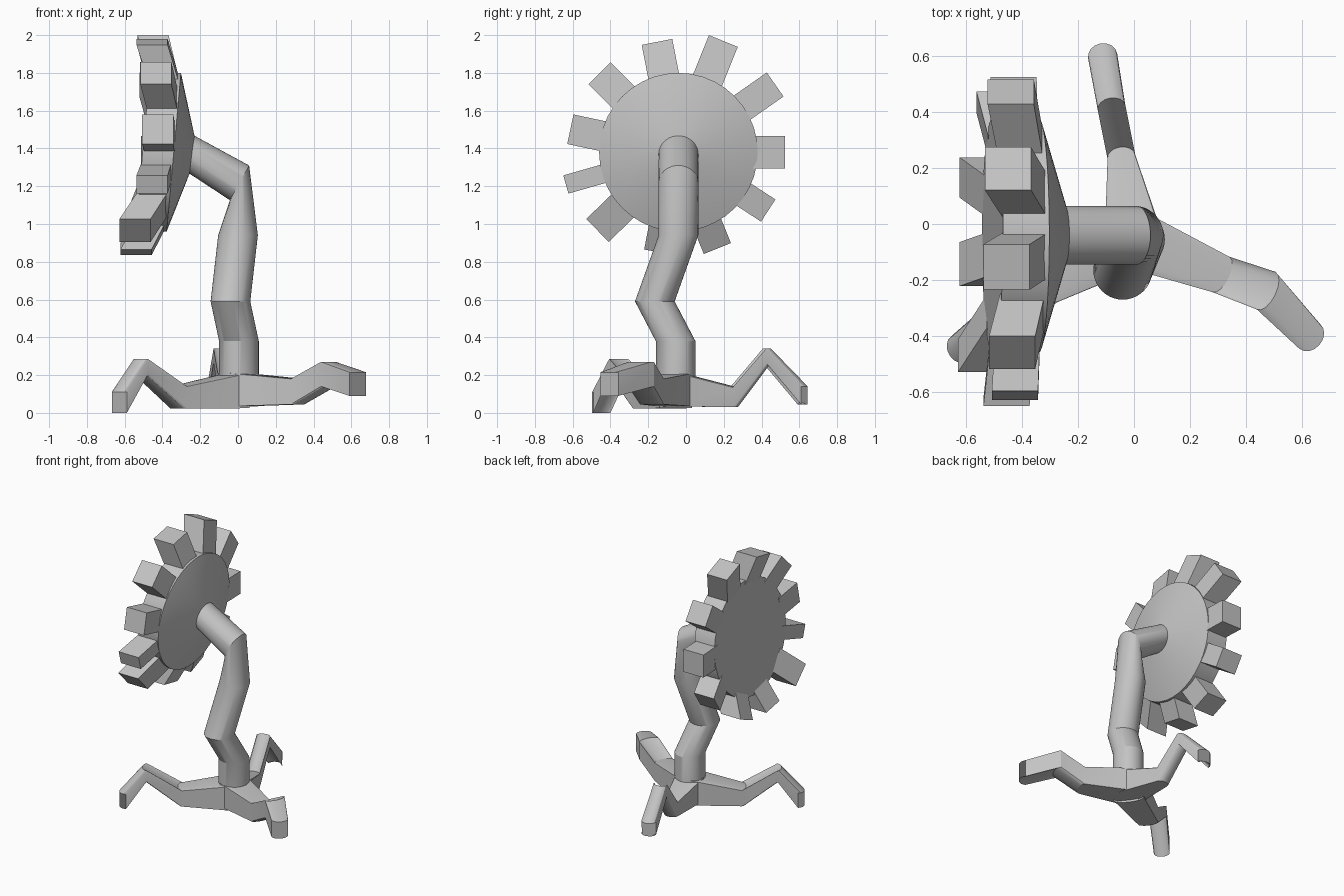
import bpy, bmesh
from math import sin, cos, pi, radians
from mathutils import Vector

cube = bpy.data.objects.get("Cube")
if cube:
    bpy.data.objects.remove(cube)

grey = bpy.data.materials.new("plain grey")
grey.use_nodes = True
grey.diffuse_color = (0.55, 0.55, 0.55, 1)
grey.node_tree.nodes["Principled BSDF"].inputs["Base Color"].default_value = grey.diffuse_color


def loft(name, rings):
    """Skin a list of equal-length point rings and cap both ends."""
    bm = bmesh.new()
    loops = [[bm.verts.new(p) for p in ring] for ring in rings]
    n = len(loops[0])
    for a, b in zip(loops, loops[1:]):
        for i in range(n):
            j = (i + 1) % n
            bm.faces.new((a[i], a[j], b[j], b[i]))
    bm.faces.new(loops[0])
    bm.faces.new(loops[-1])
    bmesh.ops.recalc_face_normals(bm, faces=bm.faces)
    mesh = bpy.data.meshes.new(name)
    bm.to_mesh(mesh)
    bm.free()
    mesh.materials.append(grey)
    obj = bpy.data.objects.new(name, mesh)
    bpy.context.collection.objects.link(obj)
    bpy.ops.object.select_all(action='DESELECT')
    bpy.context.view_layer.objects.active = obj
    obj.select_set(True)
    bpy.ops.object.shade_smooth_by_angle(angle=radians(25))
    return obj


SEG = 40

# Bent stem: circles at each joint, tilted about y
def stem_ring(centre, tilt, r=0.105):
    t = radians(tilt)
    u, v = Vector((cos(t), 0, sin(t))), Vector((0, 1, 0))
    return [Vector(centre) + r * (cos(a) * u + sin(a) * v)
            for a in (2 * pi * i / SEG for i in range(SEG))]

loft("stem", [stem_ring(c, t) for c, t in (
    ((0.005, -0.055, 0.04), 0), ((0.005, -0.055, 0.38), 0),
    ((-0.04, -0.165, 0.59), 0), ((0, -0.04, 0.94), 0),
    ((0.008, -0.04, 1.218), 61), ((-0.3, -0.04, 1.4), 90))])

# Tilted head: shallow cone in front, flat behind
HEAD_Y, HEAD_Z, LEAN = -0.04, 1.38, 0.09
FRONT, BACK = -0.34, -0.505

def head_point(x, r, a):
    return Vector((x + LEAN * r * sin(a), HEAD_Y + r * cos(a), HEAD_Z + r * sin(a)))

loft("head_disc", [[head_point(x, r, 2 * pi * i / SEG) for i in range(SEG)]
                   for x, r in ((-0.213, 0.005), (FRONT, 0.42), (BACK, 0.42))])

# Teeth: angle, tip radius, width, tip x
teeth = ((0, .565, .17, -.43), (35, .625, .155, -.44), (68, .635, .165, -.45),
         (101, .595, .165, -.455), (135, .592, .165, -.435), (168, .585, .16, -.425),
         (196, .62, .10, -.455), (224, .596, .17, -.545), (259, .54, .16, -.54),
         (292, .55, .155, -.54), (327, .567, .14, -.48))

def tooth_ring(a, r, width, x, thick):
    out, side = Vector((0, cos(a), sin(a))), Vector((0, -sin(a), cos(a)))
    mid = Vector((x, HEAD_Y, HEAD_Z)) + r * out
    return [mid + Vector((sx * thick / 2, 0, 0)) + side * sy * width / 2
            for sx, sy in ((-1, -1), (1, -1), (1, 1), (-1, 1))]

for k, (deg, tip, width, x) in enumerate(teeth, 1):
    a = radians(deg)
    root = 0.38
    root_x = (FRONT + BACK) / 2 + LEAN * root * sin(a)
    loft(f"tooth_{k}", [tooth_ring(a, root, width, root_x, 0.16),
                        tooth_ring(a, tip, width, x, 0.165)])

# Legs: curved upright walls swept through stations
# station: x, y, heading, width, bulge, top, bottom
hub = (0, -0.055)
legs = {
    "back_leg": ((*hub, 95, .21, .04, .21, .035), (-.045, .24, 98, .10, .035, .135, .03),
                 (-.08, .415, 100, .10, .035, .34, .265), (-.112, .6, 100, .105, .045, .14, .045)),
    "left_leg": ((*hub, -25, .21, .04, .21, .035), (.31, -.18, -26, .14, .03, .18, .045),
                 (.472, -.238, -26, .15, .035, .27, .14), (.628, -.402, -41, .115, .045, .215, .09)),
    "right_leg": ((*hub, 215, .21, .04, .21, .025), (-.31, -.22, 215, .14, .03, .14, .022),
                  (-.51, -.355, 215, .12, .03, .285, .205), (-.62, -.445, 215, .11, .045, .11, 0)),
}

def leg_ring(x, y, heading, width, bulge, top, bottom):
    h = radians(heading)
    out, side = Vector((cos(h), sin(h), 0)), Vector((-sin(h), cos(h), 0))
    us = [sin(pi * (i / 8 - 0.5)) for i in range(9)]
    arc = [Vector((x, y, 0)) + side * u * width / 2
           + out * bulge * max(0, 1 - u * u) ** 0.5 for u in us]
    return ([p + Vector((0, 0, top)) for p in arc]
            + [p + Vector((0, 0, bottom)) for p in reversed(arc)])

for name, stations in legs.items():
    loft(name, [leg_ring(*s) for s in stations])
